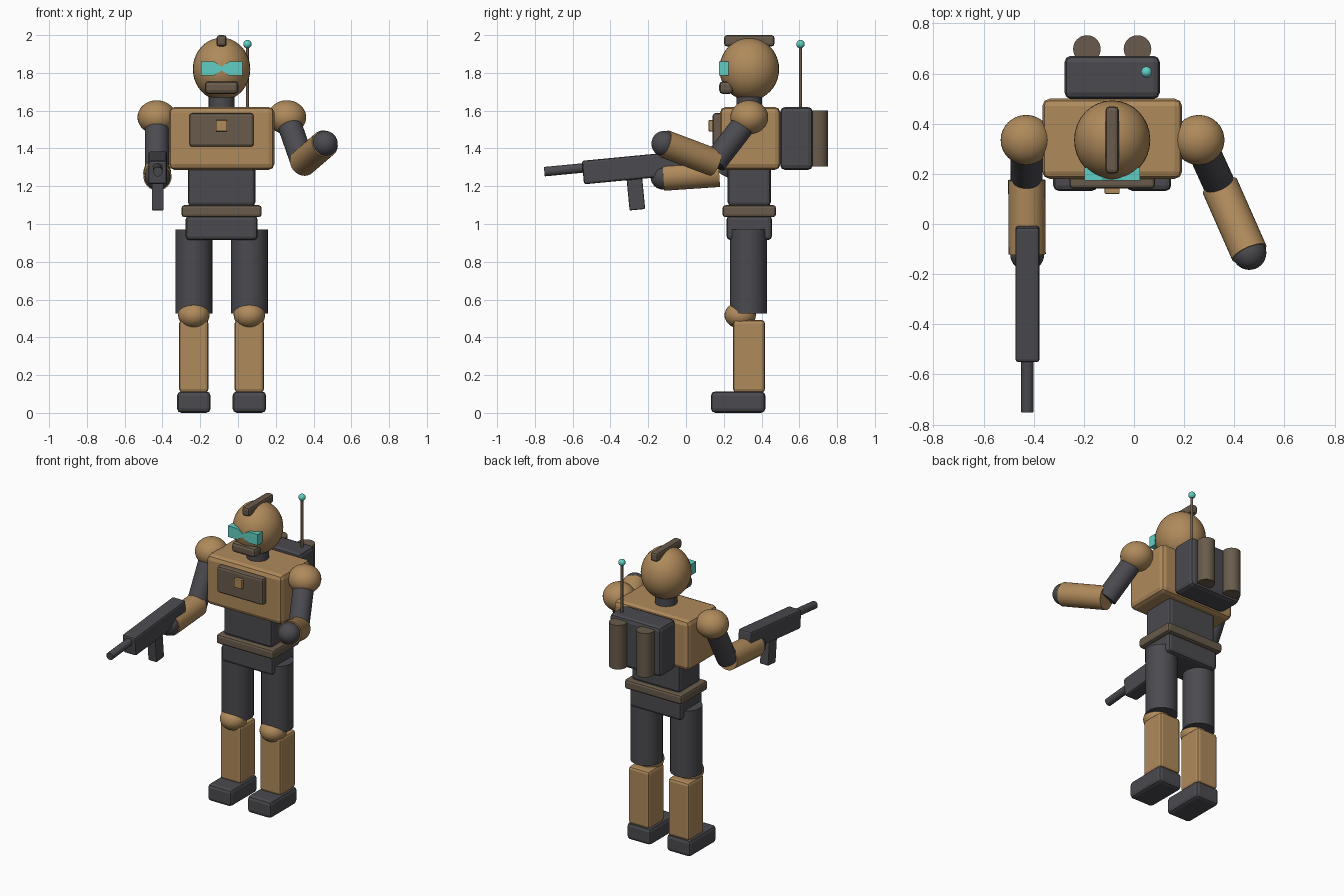
import bpy, bmesh
from mathutils import Vector, Matrix

cube = bpy.data.objects.get("Cube")
if cube:
    bpy.data.objects.remove(cube, do_unlink=True)


def material(name, rgb):
    m = bpy.data.materials.new(name)
    m.use_nodes = True
    m.diffuse_color = (*rgb, 1)
    m.node_tree.nodes["Principled BSDF"].inputs["Base Color"].default_value = (*rgb, 1)
    return m


TAN = material("tan_armour", (0.43, 0.255, 0.105))
CHARCOAL = material("charcoal", (0.07, 0.07, 0.08))
BROWN = material("dark_brown", (0.14, 0.105, 0.07))
CYAN = material("cyan_glow", (0.12, 0.62, 0.55))

MID = -0.087    # body centre line
DEEP = 0.335    # body depth position


def finish(name, bm, mat, smooth=False):
    bmesh.ops.recalc_face_normals(bm, faces=bm.faces)
    mesh = bpy.data.meshes.new(name)
    bm.to_mesh(mesh)
    bm.free()
    mesh.materials.append(mat)
    ob = bpy.data.objects.new(name, mesh)
    bpy.context.collection.objects.link(ob)
    if smooth:
        bpy.ops.object.select_all(action="DESELECT")
        ob.select_set(True)
        bpy.context.view_layer.objects.active = ob
        bpy.ops.object.shade_smooth_by_angle(angle=0.7)
    return ob


def box(name, mat, centre, size, bevel=0.015, tilt=0.0):
    bm = bmesh.new()
    bmesh.ops.create_cube(bm, size=1)
    bmesh.ops.scale(bm, vec=size, verts=bm.verts)
    bmesh.ops.bevel(bm, geom=bm.edges[:], offset=bevel, segments=2,
                    profile=0.5, affect="EDGES")
    bm.transform(Matrix.Translation(centre) @ Matrix.Rotation(tilt, 4, "X"))
    return finish(name, bm, mat)


def ball(name, mat, centre, radii):
    bm = bmesh.new()
    bmesh.ops.create_uvsphere(bm, u_segments=32, v_segments=20, radius=1)
    bmesh.ops.scale(bm, vec=radii, verts=bm.verts)
    bmesh.ops.translate(bm, vec=centre, verts=bm.verts)
    return finish(name, bm, mat, True)


def rod(name, mat, start, end, radius):
    a, b = Vector(start), Vector(end)
    bm = bmesh.new()
    bmesh.ops.create_cone(bm, cap_ends=True, segments=32, radius1=radius,
                          radius2=radius, depth=(b - a).length)
    turn = (b - a).to_track_quat("Z", "Y").to_matrix().to_4x4()
    bm.transform(Matrix.Translation((a + b) / 2) @ turn)
    return finish(name, bm, mat, True)


# Head
ball("head", TAN, (MID, DEEP, 1.82), (0.152, 0.158, 0.166))
box("head_crest", BROWN, (MID, DEEP, 1.97), (0.053, 0.267, 0.06))
box("mouth_guard", BROWN, (MID, 0.213, 1.722), (0.177, 0.075, 0.067), 0.02)
rod("neck", CHARCOAL, (MID, DEEP, 1.58), (MID, DEEP, 1.70), 0.068)

# Visor: a bow-tie outline given depth
outline = [(-0.11, -0.037), (-0.04, -0.037), (0, -0.01), (0.04, -0.037), (0.11, -0.037)]
outline += [(x, -z) for x, z in reversed(outline)]
bm = bmesh.new()
face = bm.faces.new([bm.verts.new((MID + x, 0.174, 1.823 + z)) for x, z in outline])
ext = bmesh.ops.extrude_face_region(bm, geom=[face])
bmesh.ops.translate(bm, vec=(0, 0.052, 0),
                    verts=[v for v in ext["geom"] if isinstance(v, bmesh.types.BMVert)])
finish("visor", bm, CYAN)

# Torso
box("torso", TAN, (MID, 0.34, 1.453), (0.558, 0.32, 0.333), 0.03)
box("chest_plate", BROWN, (MID, 0.17, 1.498), (0.34, 0.058, 0.177), 0.014)
box("chest_emblem", TAN, (MID, 0.14, 1.52), (0.06, 0.04, 0.06), 0.004)
box("abdomen", CHARCOAL, (MID, DEEP, 1.2), (0.357, 0.228, 0.21), 0.02)
box("belt", BROWN, (MID, DEEP, 1.068), (0.425, 0.283, 0.063), 0.015)
box("pelvis", CHARCOAL, (MID, DEEP, 0.98), (0.38, 0.24, 0.13), 0.02)

# Backpack, tanks and antenna
box("backpack", CHARCOAL, (MID, 0.585, 1.453), (0.38, 0.172, 0.333), 0.025)
for side, x in (("right", -0.188), ("left", 0.014)):
    rod(side + "_tank", BROWN, (x, 0.698, 1.305), (x, 0.698, 1.6), 0.055)
rod("antenna", BROWN, (0.05, 0.606, 1.6), (0.05, 0.606, 1.95), 0.008)
ball("antenna_tip", CYAN, (0.05, 0.606, 1.952), (0.022, 0.022, 0.022))

# Legs
for side, s in (("right", -1), ("left", 1)):
    x = MID + s * 0.147
    rod(side + "_thigh", CHARCOAL, (x, 0.331, 0.527), (x, 0.331, 0.972), 0.098)
    ball(side + "_knee", TAN, (x, 0.287, 0.517), (0.083, 0.083, 0.07))
    box(side + "_shin", TAN, (x, 0.334, 0.3), (0.155, 0.168, 0.385), 0.018)
    box(side + "_foot", CHARCOAL, (x, 0.276, 0.057), (0.177, 0.288, 0.113), 0.022)

# Arms: shoulder, elbow and hand positions
arms = {
    "right": ((-0.43, DEEP, 1.565), (-0.428, 0.175, 1.27), (-0.426, -0.12, 1.25)),
    "left": ((0.259, DEEP, 1.565), (0.343, 0.15, 1.325), (0.46, -0.115, 1.425)),
}
for side, (shoulder, elbow, hand) in arms.items():
    ball(side + "_shoulder", TAN, shoulder, (0.102, 0.1, 0.09))
    rod(side + "_upper_arm", CHARCOAL, shoulder, elbow, 0.064)
    rod(side + "_forearm", TAN, elbow, hand, 0.074)
    ball(side + "_hand", CHARCOAL, hand, (0.068, 0.068, 0.068))

# Rifle, nose slightly down
TILT = 0.095
box("rifle_body", CHARCOAL, (-0.425, -0.277, 1.298), (0.097, 0.54, 0.125), 0.012, TILT)
box("rifle_magazine", CHARCOAL, (-0.425, -0.266, 1.165), (0.063, 0.083, 0.18), 0.006, TILT)
rod("rifle_barrel", CHARCOAL, (-0.425, -0.75, 1.277), (-0.425, -0.5, 1.301), 0.025)
